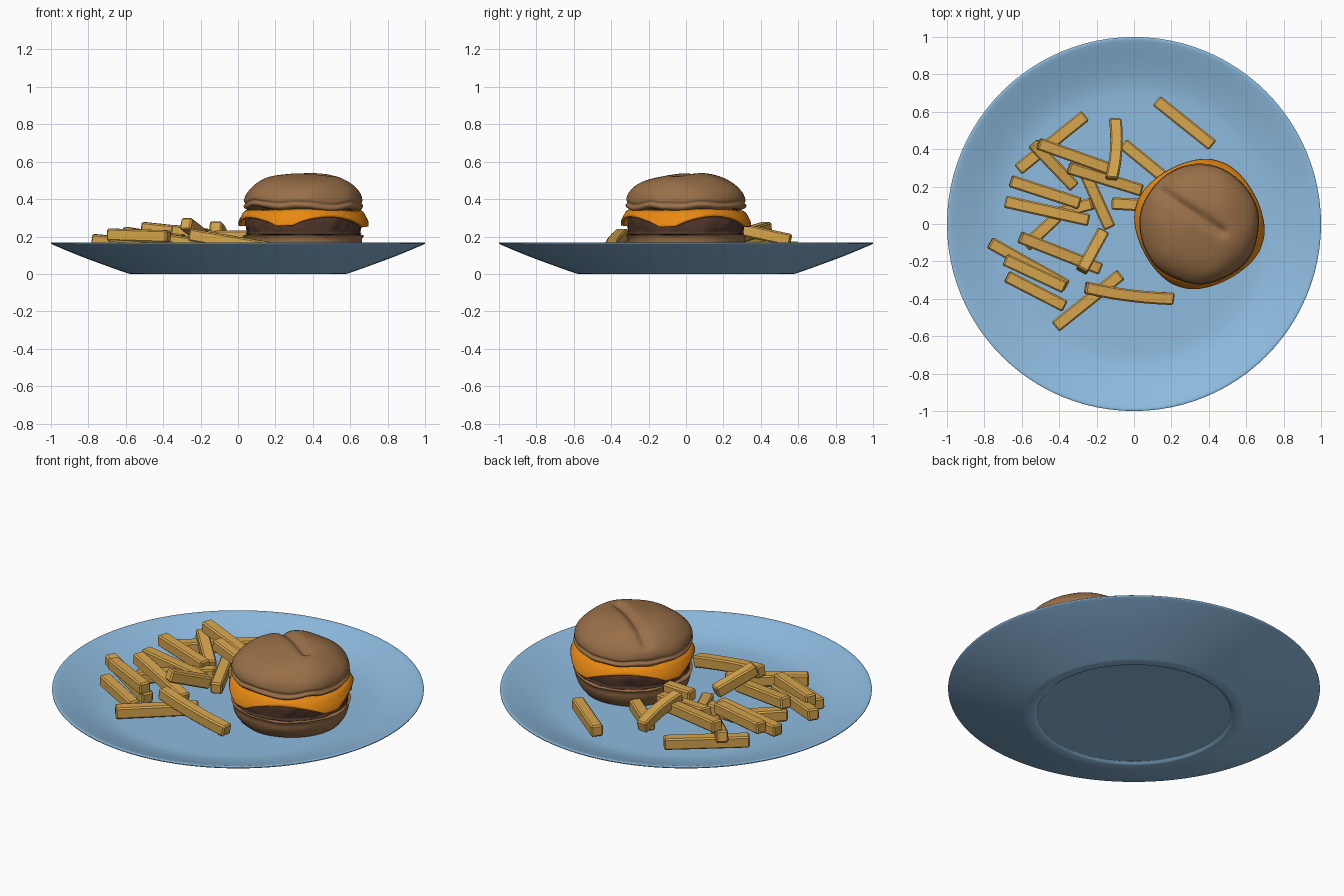
import bpy, bmesh, math, random
from mathutils import Vector, noise
from mathutils.bvhtree import BVHTree

cube = bpy.data.objects.get("Cube")
if cube:
    bpy.data.objects.remove(cube, do_unlink=True)

random.seed(4)
BURGER = Vector((0.35, 0.0, 0.0))


def material(name, rgb):
    m = bpy.data.materials.new(name)
    m.use_nodes = True
    m.diffuse_color = (*rgb, 1)
    m.node_tree.nodes["Principled BSDF"].inputs["Base Color"].default_value = (*rgb, 1)
    return m


BLUE = material("plate_blue", (0.27, 0.50, 0.74))
BREAD = material("bread_brown", (0.32, 0.16, 0.065))
MEAT = material("meat_brown", (0.085, 0.04, 0.025))
CHEESE = material("cheese_orange", (0.80, 0.25, 0.006))
POTATO = material("potato_gold", (0.68, 0.38, 0.075))
SESAME = material("sesame_cream", (0.78, 0.68, 0.50))


def finish(name, bm, mat, smooth=True, location=(0, 0, 0)):
    bmesh.ops.recalc_face_normals(bm, faces=bm.faces)
    mesh = bpy.data.meshes.new(name)
    bm.to_mesh(mesh)
    bm.free()
    mesh.materials.append(mat)
    if smooth:
        mesh.shade_smooth()
        mesh.set_sharp_from_angle(angle=math.radians(50))
    obj = bpy.data.objects.new(name, mesh)
    obj.location = location
    bpy.context.collection.objects.link(obj)
    return obj


def smooth_path(points, steps):
    """Pass a rounded path through the profile points."""
    pts = [Vector(p) for p in points]
    ext = [pts[0]] + pts + [pts[-1]]
    path = []
    for a, b, c, d in zip(ext, ext[1:], ext[2:], ext[3:]):
        for i in range(steps):
            t = i / steps
            path.append(0.5 * (2 * b + (c - a) * t + (2 * a - 5 * b + 4 * c - d) * t * t
                               + (3 * b - a - 3 * c + d) * t ** 3))
    return path + [pts[-1]]


def lathe(points, segments, steps=3, warp=lambda p: p):
    """Turn a profile that starts and ends on the axis."""
    bm = bmesh.new()
    path = smooth_path(points, steps)
    rings = []
    for r, z in path[1:-1]:
        rings.append([bm.verts.new(warp(Vector((r * math.cos(a), r * math.sin(a), z))))
                      for a in (math.tau * i / segments for i in range(segments))])
    ends = [bm.verts.new(warp(Vector((0, 0, path[k][1])))) for k in (0, -1)]
    for i in range(segments):
        j = (i + 1) % segments
        for lo, hi in zip(rings, rings[1:]):
            bm.faces.new((lo[i], lo[j], hi[j], hi[i]))
        bm.faces.new((ends[0], rings[0][j], rings[0][i]))
        bm.faces.new((ends[1], rings[-1][i], rings[-1][j]))
    return bm


def lumps(p, size, freq):
    return size * noise.noise(p * freq + Vector((3.3, 1.7, 0.4)))


# Plate with foot ring and recessed underside
plate = lathe([(0, 0.018), (0.48, 0.018), (0.52, 0.012), (0.54, 0.001), (0.58, 0.001),
               (0.61, 0.010), (0.70, 0.042), (0.85, 0.098), (0.98, 0.152), (1.0, 0.163),
               (0.99, 0.169), (0.95, 0.157), (0.85, 0.122), (0.76, 0.098), (0.68, 0.09),
               (0.5, 0.09), (0, 0.09)], 96)
finish("plate", plate, BLUE)


# Bottom bun, slightly uneven
def lower_warp(p):
    k = 1 + lumps(Vector((p.x, p.y, p.z * 0.4)), 0.035, 6)
    return Vector((p.x * k, p.y * k, p.z + (lumps(p, 0.008, 8) if p.z > 0.15 else 0)))


bun = lathe([(0, 0.092), (0.24, 0.092), (0.28, 0.11), (0.305, 0.15), (0.312, 0.19),
             (0.295, 0.212), (0, 0.214)], 64, 3, lower_warp)
finish("bottom_bun", bun, BREAD, location=BURGER)


# Patty with a rough side
def patty_warp(p):
    k = 1 + lumps(p, 0.03, 14) + lumps(p, 0.02, 30)
    return Vector((p.x * k, p.y * k, p.z))


patty = lathe([(0, 0.205), (0.28, 0.207), (0.303, 0.225), (0.31, 0.265), (0.305, 0.305),
               (0.28, 0.325), (0, 0.325)], 96, 4, patty_warp)
finish("patty", patty, MEAT, location=BURGER)


# Square cheese slice draped over the patty
def drape(angle, t):
    side = max(abs(math.cos(angle)), abs(math.sin(angle)))
    s = t * min(0.345 / side, 0.435)
    over = max(0, s - 0.285)
    r = min(s, 0.285) + 0.065 * (1 - math.exp(-over * 17))
    a = angle + math.radians(28)
    z = 0.337 - 0.55 * over * min(1, over / 0.06)
    return Vector((r * math.cos(a), r * math.sin(a), z + 0.004 * math.sin(3 * a)))


cheese = bmesh.new()
center = cheese.verts.new((0, 0, 0.337))
N = 96
levels = [0.4] + [0.6 + 0.04 * k for k in range(11)]
loops = [[cheese.verts.new(drape(math.tau * i / N, t)) for i in range(N)] for t in levels]
for i in range(N):
    j = (i + 1) % N
    cheese.faces.new((center, loops[0][i], loops[0][j]))
    for a, b in zip(loops, loops[1:]):
        cheese.faces.new((a[i], b[i], b[j], a[j]))
slice_obj = finish("cheese_slice", cheese, CHEESE, location=BURGER)
thick = slice_obj.modifiers.new("thickness", "SOLIDIFY")
thick.thickness = 0.016
thick.offset = 0


# Top bun with folded lip, wavy rim and a crease across the crown
def upper_warp(p):
    a, b = Vector((-0.2, 0.17)), Vector((0.12, -0.04))
    q, ab = Vector((p.x, p.y)), b - a
    t = max(0, min(1, (q - a).dot(ab) / ab.length_squared))
    d = (q - a - ab * t).length
    crown = max(0, min(1, (p.z - 0.38) / 0.08))
    rim = 1 - crown
    k = 1 + lumps(p, 0.03, 5) * (0.4 + 0.6 * rim)
    z = p.z - 0.026 * crown * math.exp(-(d / 0.028) ** 2) + lumps(p, 0.012, 6)
    z += 0.012 * rim * noise.noise(Vector((p.x * 9, p.y * 9, 2)))
    return Vector((p.x * k, p.y * k, z))


top = lathe([(0, 0.342), (0.26, 0.34), (0.305, 0.346), (0.319, 0.362), (0.309, 0.377),
             (0.315, 0.395), (0.302, 0.435), (0.262, 0.478), (0.2, 0.511), (0.13, 0.53),
             (0.06, 0.538), (0, 0.539)], 96, 4, upper_warp)
tree = BVHTree.FromBMesh(top)
finish("top_bun", top, BREAD, location=BURGER)

# Sesame seeds laid on the crown
seeds = bmesh.new()
for _ in range(85):
    r, a = 0.25 * math.sqrt(random.random()), random.uniform(0, math.tau)
    hit, normal, _face, _dist = tree.ray_cast(Vector((r * math.cos(a), r * math.sin(a), 1)),
                                              Vector((0, 0, -1)))
    turn = Vector((0, 0, 1)).rotation_difference(normal).to_matrix()
    spin = random.uniform(0, math.pi)
    along = turn @ Vector((math.cos(spin), math.sin(spin), 0))
    across = normal.cross(along)
    for v in bmesh.ops.create_icosphere(seeds, subdivisions=1, radius=1)["verts"]:
        v.co = hit + along * v.co.x * 0.011 + across * v.co.y * 0.006 + normal * v.co.z * 0.005
finish("sesame_seeds", seeds, SESAME, location=BURGER)


# Fries: square sticks between two points, optionally bowed sideways
def fry(index, start, end, bow=0):
    bm = bmesh.new()
    a, b = Vector(start), Vector(end)
    along = (b - a).normalized()
    side = along.cross(Vector((0, 0, 1))).normalized()
    up = side.cross(along)
    steps = 6 if bow else 1
    w = 0.033
    rings = []
    for i in range(steps + 1):
        t = i / steps
        c = a.lerp(b, t) + side * bow * 4 * t * (1 - t)
        rings.append([bm.verts.new(c + side * w * x + up * w * y)
                      for x, y in ((-1, -1), (1, -1), (1, 1), (-1, 1))])
    for lo, hi in zip(rings, rings[1:]):
        for k in range(4):
            n = (k + 1) % 4
            bm.faces.new((lo[k], lo[n], hi[n], hi[k]))
    bm.faces.new(rings[0])
    bm.faces.new(rings[-1])
    obj = finish(f"fry_{index:02d}", bm, POTATO, smooth=False)
    bevel = obj.modifiers.new("soft_edges", "BEVEL")
    bevel.width = 0.008
    bevel.segments = 1


FRIES = [
    ((.12, .66, .135), (.42, .42, .135)), ((-.62, .29, .14), (-.26, .58, .14)),
    ((-.51, .43, .245), (-.09, .28, .2)), ((-.1, .56, .18), (-.12, .24, .25), -.015),
    ((-.54, .43, .19), (-.32, .2, .14)), ((-.35, .3, .23), (.04, .18, .17)),
    ((-.06, .43, .13), (.16, .25, .13)), ((-.26, .27, .16), (-.13, -.02, .14)),
    ((-.12, .11, .2), (.06, .1, .2)), ((-.66, .23, .2), (-.29, .11, .18)),
    ((-.69, .12, .15), (-.24, .02, .15)), ((-.58, -.12, .13), (-.41, .04, .13)),
    ((-.4, .06, .13), (-.22, .11, .16)), ((-.61, -.07, .22), (-.18, -.24, .15)),
    ((-.165, -.04, .18), (-.28, -.25, .27)), ((-.77, -.1, .18), (-.36, -.33, .14)),
    ((-.69, -.19, .21), (-.37, -.34, .2)), ((-.68, -.28, .15), (-.37, -.44, .13)),
    ((-.26, -.34, .21), (.21, -.4, .13), .012), ((-.42, -.55, .13), (-.07, -.27, .14)),
]
for index, spec in enumerate(FRIES, 1):
    fry(index, *spec)
